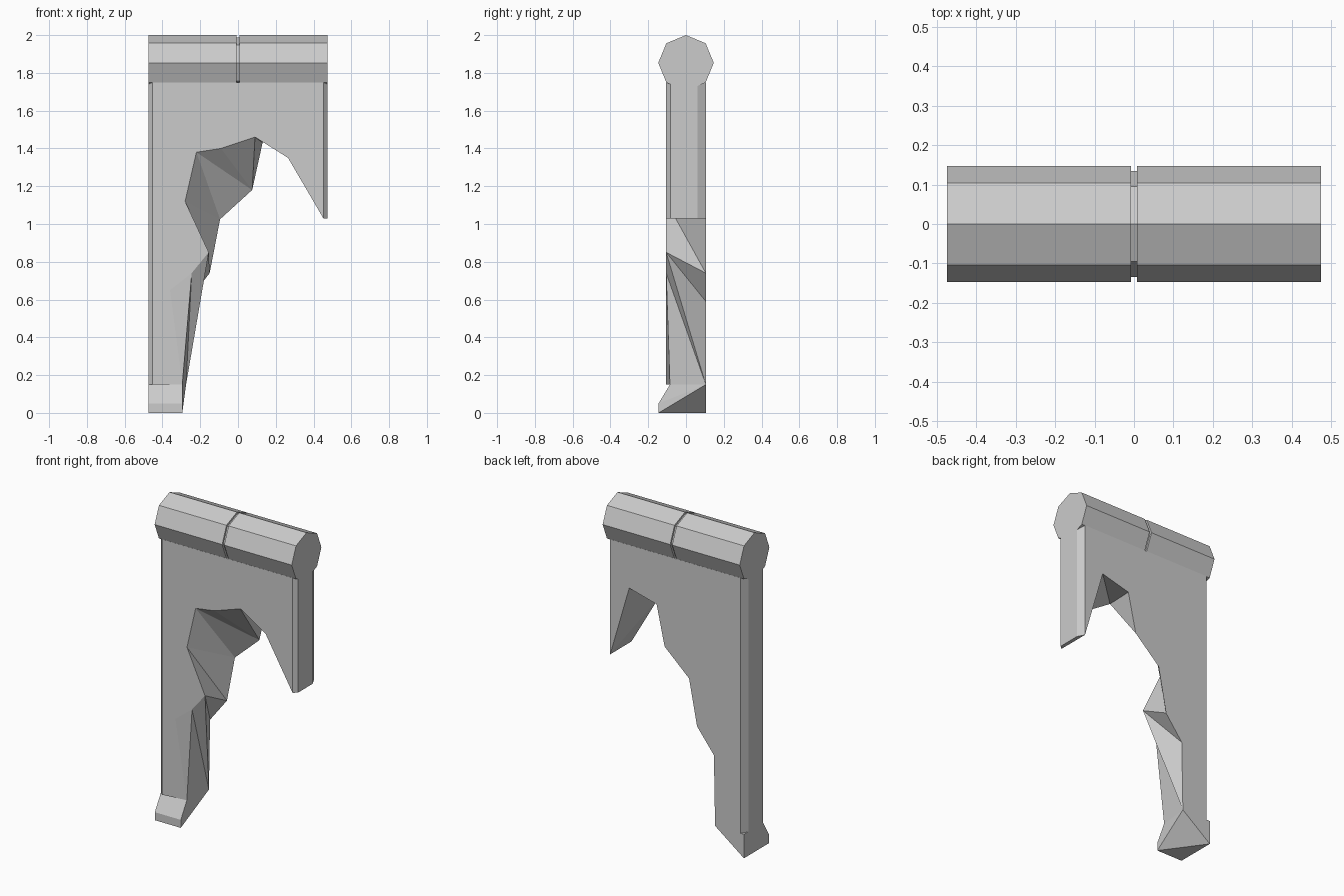
import bpy, bmesh, math

if "Cube" in bpy.data.objects:
    bpy.data.objects.remove(bpy.data.objects["Cube"])

HALF, TOP = 0.475, 1.75


def finish(name, bm):
    bmesh.ops.recalc_face_normals(bm, faces=bm.faces)
    me = bpy.data.meshes.new(name)
    bm.to_mesh(me)
    bm.free()
    ob = bpy.data.objects.new(name, me)
    bpy.context.collection.objects.link(ob)
    return ob


def octagon_bar(name, x0, x1, r, mirror=False):
    """Eight-sided bar along x, one corner pointing up."""
    bm = bmesh.new()
    rings = [[bm.verts.new((x, r * math.sin(i * math.pi / 4), 2 - 0.147 + r * math.cos(i * math.pi / 4)))
              for i in range(8)] for x in (x0, x1)]
    for ring in rings:
        bm.faces.new(ring)
    for i in range(8):
        j = (i + 1) % 8
        bm.faces.new((rings[0][i], rings[0][j], rings[1][j], rings[1][i]))
    ob = finish(name, bm)
    if mirror:
        ob.modifiers.new("mirror", 'MIRROR')
    return ob


# Coping: two mirrored halves with a narrow joint between them
octagon_bar("coping", 0.007, HALF, 0.147, mirror=True)
octagon_bar("coping_joint", -0.02, 0.02, 0.134)

# Broken wall: jagged outlines of the front and back faces (x, z)
front = [(.452, 1.03), (.265, 1.35), (.09, 1.46), (-.09, 1.40), (-.22, 1.38),
         (-.28, 1.12), (-.155, .85), (-.245, .74), (-.36, .65)]
back = [(.452, 1.03), (.32, 1.48), (.13, 1.43), (.075, 1.18), (-.095, 1.025),
        (-.15, .74), (-.267, .59), (-.275, .15)]
bm = bmesh.new()
F = [bm.verts.new((x, -.105, z)) for x, z in front]
F.append(bm.verts.new((-.295, -.085, .15)))
B = [bm.verts.new((x, .105, z)) for x, z in back]

# Chamfered ends, listed from front to back
plan = [(.452, -.105), (HALF, -.083), (HALF, .062), (.452, .105)]


def ring(side, z, pts=plan):
    return [bm.verts.new((side * x, y, z)) for x, y in pts]


right_top, left_top = ring(1, TOP), ring(-1, TOP)
left_low = ring(-1, .15)
right_low = [F[0]] + ring(1, 1.03, plan[1:3]) + [B[0]]
for low, high in ((right_low, right_top), (left_low, left_top)):
    for i in range(3):
        bm.faces.new((low[i], low[i + 1], high[i + 1], high[i]))
bm.faces.new(F + [left_low[0], left_top[0], right_top[0]])
bm.faces.new(B + [left_low[3], left_top[3], right_top[3]])
bm.faces.new(right_top + left_top[::-1])
bm.faces.new(right_low)
bm.faces.new(left_low + [B[-1], F[-1]])

# Facets of the break, stepping along the front or back outline
f = b = 0
for step in "FBFBBFFBFBFBBF":
    if step == "F":
        bm.faces.new((F[f], B[b], F[f + 1]))
        f += 1
    else:
        bm.faces.new((F[f], B[b], B[b + 1]))
        b += 1
bm.faces.new((F[7], B[7], F[9]))
bm.faces.new((F[7], F[8], F[9]))
finish("broken_wall", bm)

# Footing: splayed plinth, broken off diagonally
bm = bmesh.new()
for z in (0, .05):
    for x, y in ((-HALF, -.145), (-.295, -.145), (-HALF, .105)):
        bm.verts.new((x, y, z))
for x, y in ((-HALF, -.085), (-.295, -.085), (-HALF, .105), (-.275, .105)):
    bm.verts.new((x, y, .15))
bmesh.ops.convex_hull(bm, input=bm.verts)
finish("footing", bm)
